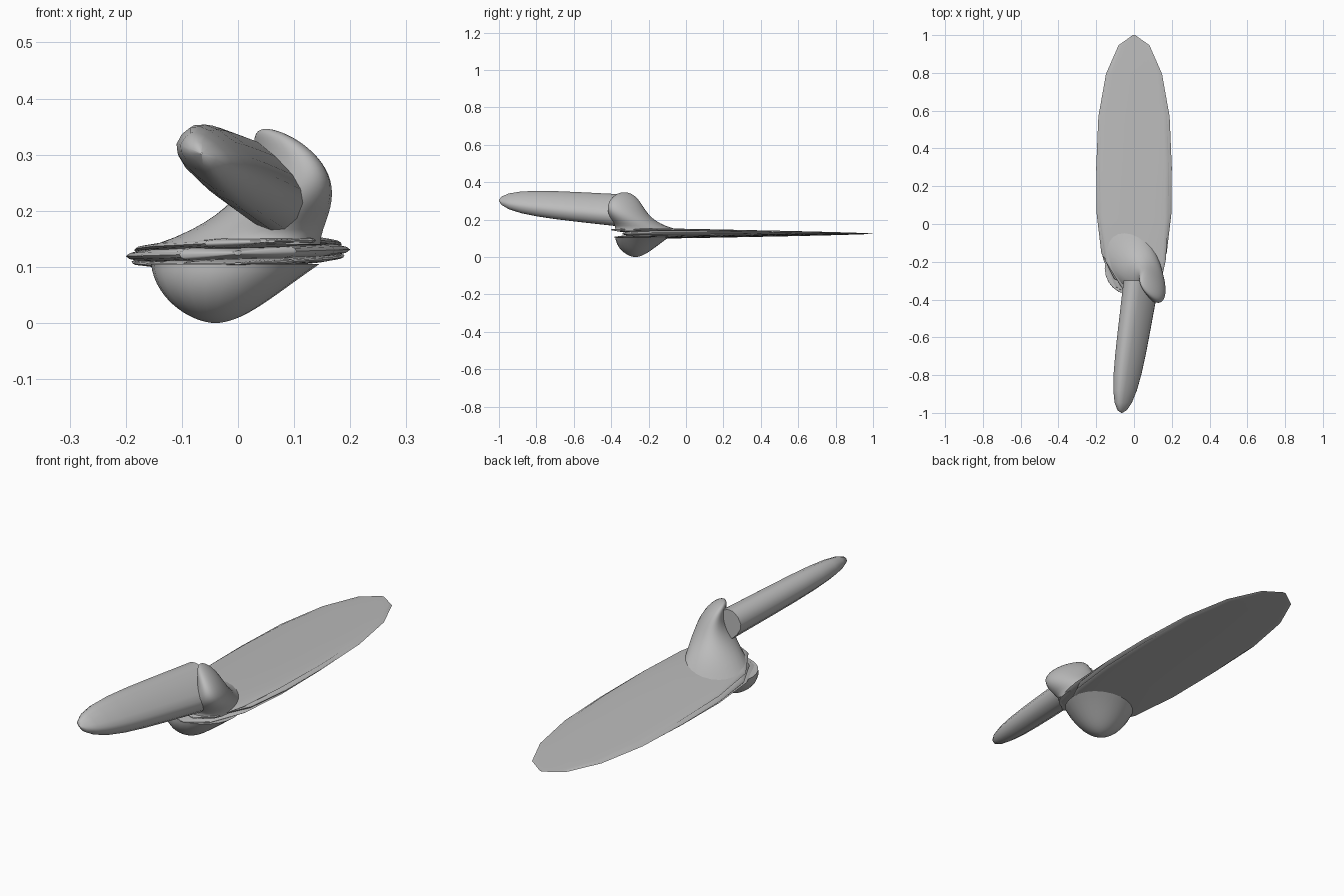
import bpy, bmesh
from math import cos, sin, pi, tau, radians, sqrt, copysign

cube = bpy.data.objects.get("Cube")
if cube:
    bpy.data.objects.remove(cube, do_unlink=True)

shade = (0.5, 0.5, 0.5, 1)
grey = bpy.data.materials.new("plain_grey")
grey.use_nodes = True
grey.diffuse_color = shade
grey.node_tree.nodes["Principled BSDF"].inputs["Base Color"].default_value = shade


def rounded(distance, power):
    """Falls from one to nearly zero as the distance reaches one."""
    return sqrt(max(0.001, 1 - abs(distance) ** power))


def blend(start, end, u):
    return start + (end - start) * u


def loft(name, axis, section_rule, steps, sides=24, power=1, turn=0, lean=0):
    """Skin the rings that section_rule gives along the part.
    The rule returns position, two centres and two radii for u from zero to one."""
    bm = bmesh.new()
    rings = []
    turn_cos, turn_sin = cos(radians(turn)), sin(radians(turn))
    for step in range(steps + 1):
        position, centre_a, centre_b, radius_a, radius_b = section_rule(step / steps)
        ring = []
        for side in range(sides):
            c, s = cos(tau * side / sides), sin(tau * side / sides)
            along = copysign(abs(c) ** power, c) * radius_a
            across = copysign(abs(s) ** power, s) * radius_b
            a = centre_a + along * turn_cos - across * turn_sin
            b = centre_b + along * turn_sin + across * turn_cos + lean * a
            ring.append(bm.verts.new((a, position, b) if axis == "y" else (a, b, position)))
        rings.append(ring)
    for lower, upper in zip(rings, rings[1:]):
        for side in range(sides):
            following = (side + 1) % sides
            bm.faces.new((lower[side], lower[following], upper[following], upper[side]))
    bm.faces.new(rings[0])
    bm.faces.new(rings[-1])
    bmesh.ops.recalc_face_normals(bm, faces=bm.faces)
    mesh = bpy.data.meshes.new(name)
    bm.to_mesh(mesh)
    bm.free()
    mesh.materials.append(grey)
    part = bpy.data.objects.new(name, mesh)
    bpy.context.collection.objects.link(part)
    bpy.ops.object.select_all(action="DESELECT")
    part.select_set(True)
    bpy.context.view_layer.objects.active = part
    bpy.ops.object.shade_smooth_by_angle(angle=radians(35))


def plate(name, root, half_width, root_height, root_thickness, root_shift=0):
    """Long leaf shape, widest ahead of its middle and thinning to the tip."""
    widest, tip, tip_height = 0.3, 1, 0.125

    def section(u):
        s = -cos(pi * u)
        end, power = (root, 4) if s < 0 else (tip, 2.3)
        y = blend(widest, end, abs(s))
        fade = (y - root) / (tip - root)
        outline = rounded(s, power)
        shift = root_shift * max(0, -s) ** 6
        thickness = blend(root_thickness, 0.002, fade) * sqrt(outline)
        return y, shift, blend(root_height, tip_height, fade), half_width * outline, thickness

    loft(name, "y", section, steps=8, power=0.8, lean=0.03)


# Flat blade, with two lips split by a slot at its root
plate("blade", -0.34, 0.2, 0.125, 0.022)
plate("upper_lip", -0.4, 0.185, 0.144, 0.014, root_shift=0.06)
plate("lower_lip", -0.385, 0.19, 0.106, 0.011)


# Rounded bulge under the root
def bulge_section(u):
    radius = 0.15 * max(u, 0.05) ** 1.1
    drift = 0.035 * u ** 4
    return 0.105 * u * u, drift - 0.04, drift - 0.27, radius, radius * 0.95


loft("underside_bulge", "z", bulge_section, steps=16)


# Leaning neck that flares from the blade and rises into a knob
def neck_section(u):
    u = sin(u * pi / 2)
    dome, rest = rounded(u, 3), 1 - u
    x = 0.09 - 0.25 * (u - 0.6) ** 2
    y = 0.13 * rest ** 3 - 0.33
    length = dome * (0.12 + 0.08 * rest ** 8)
    width = dome * (0.05 + 0.075 * rest ** 2)
    return blend(0.14, 0.346, u), x, y, length, width


loft("neck_knob", "z", neck_section, steps=24, turn=-60)


# Tilted handle tapering to a blunt faceted tip
def handle_section(u):
    u = sin(u * pi / 2)
    size = rounded(u, 6) * blend(0.105, 0.08, u)
    return blend(-0.3, -1, u), blend(0.04, -0.065, u), blend(0.245, 0.302, u), size, size * 0.58


loft("handle", "y", handle_section, steps=8, sides=16, power=0.75, turn=-40)
